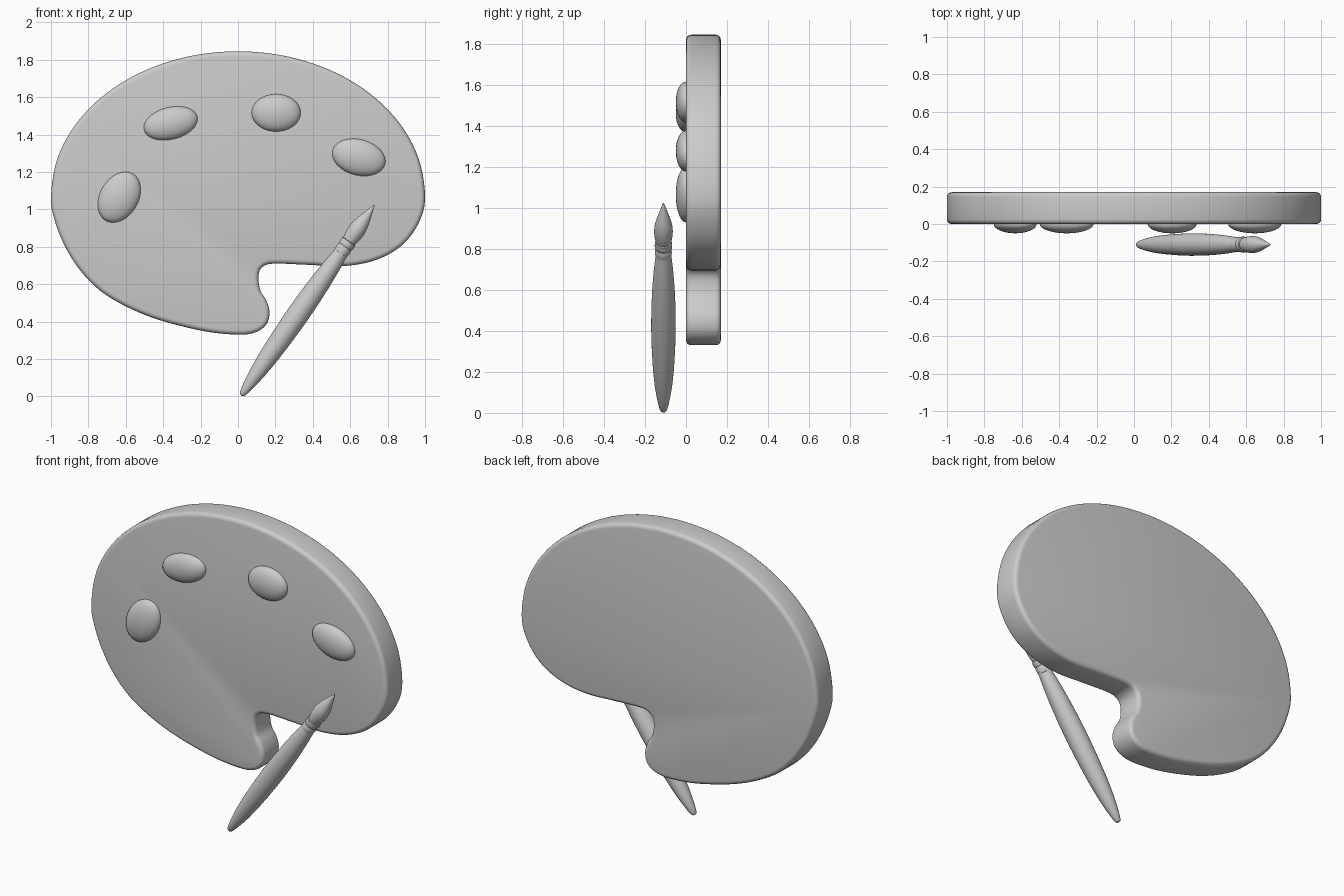
import bpy, bmesh, math
from mathutils import Vector, Matrix

if "Cube" in bpy.data.objects:
    bpy.data.objects.remove(bpy.data.objects["Cube"])


def finish(name, bm):
    bmesh.ops.recalc_face_normals(bm, faces=bm.faces[:])
    mesh = bpy.data.meshes.new(name)
    bm.to_mesh(mesh)
    bm.free()
    obj = bpy.data.objects.new(name, mesh)
    bpy.context.collection.objects.link(obj)
    bpy.ops.object.select_all(action='DESELECT')
    obj.select_set(True)
    bpy.context.view_layer.objects.active = obj
    bpy.ops.object.shade_smooth_by_angle(angle=math.radians(35))
    return obj


def smooth_loop(pts, steps):
    """Closed Catmull-Rom curve through the points."""
    n, out = len(pts), []
    for i in range(n):
        a, b, c, d = (Vector(pts[(i + k) % n]) for k in (-1, 0, 1, 2))
        for s in range(steps):
            t = s / steps
            out.append(0.5 * (2 * b + (c - a) * t + (2 * a - 5 * b + 4 * c - d) * t * t
                              + (3 * b - a - 3 * c + d) * t ** 3))
    return out


def lathe(name, profile, matrix, segments=32):
    """Spin (radius, height) points about local z, then place with matrix."""
    bm = bmesh.new()
    rings = []
    for r, h in profile:
        rings.append([bm.verts.new((r * math.cos(2 * math.pi * k / segments),
                                    r * math.sin(2 * math.pi * k / segments), h))
                      for k in range(segments)])
    for lo, hi in zip(rings, rings[1:]):
        for k in range(segments):
            j = (k + 1) % segments
            bm.faces.new((lo[k], lo[j], hi[j], hi[k]))
    bm.faces.new(rings[0])
    bm.faces.new(rings[-1])
    bm.transform(matrix)
    return finish(name, bm)


# Palette board: elliptical top, hand-drawn lower edge with the thumb notch
outline = [(math.cos(math.radians(a)), 1.07 + 0.775 * math.sin(math.radians(a)))
           for a in range(180, -1, -15)]
outline += [(0.97, 0.935), (0.88, 0.81), (0.74, 0.73), (0.57, 0.697), (0.38, 0.703),
            (0.20, 0.71), (0.135, 0.695), (0.11, 0.65), (0.118, 0.57), (0.15, 0.515),
            (0.168, 0.455), (0.155, 0.39), (0.10, 0.345), (0.0, 0.33), (-0.20, 0.352),
            (-0.47, 0.425), (-0.687, 0.53), (-0.82, 0.645), (-0.917, 0.786), (-0.98, 0.94)]
bm = bmesh.new()
face = bm.faces.new([bm.verts.new((p.x, 0, p.y)) for p in smooth_loop(outline, 5)])
ext = bmesh.ops.extrude_face_region(bm, geom=[face])
bmesh.ops.translate(bm, vec=(0, 0.17, 0),
                    verts=[v for v in ext['geom'] if isinstance(v, bmesh.types.BMVert)])
bmesh.ops.recalc_face_normals(bm, faces=bm.faces[:])
rim = [e for e in bm.edges if abs(e.verts[0].co.y - e.verts[1].co.y) < 1e-5]
bmesh.ops.bevel(bm, geom=rim, offset=0.025, segments=4, profile=0.5,
                affect='EDGES', clamp_overlap=False)
finish("palette_board", bm)

# Paint dabs: x, z, half length, half width, tilt in degrees
dabs = [(-0.635, 1.065, 0.145, 0.103, 60), (-0.36, 1.46, 0.147, 0.086, 14),
        (0.204, 1.516, 0.131, 0.10, 0), (0.646, 1.278, 0.145, 0.096, -15)]
for i, (x, z, a, b, tilt) in enumerate(dabs):
    bm = bmesh.new()
    bmesh.ops.create_uvsphere(bm, u_segments=32, v_segments=16, radius=1)
    bm.transform(Matrix.Translation((x, 0, z))
                 @ Matrix.Rotation(-math.radians(tilt), 4, 'Y')
                 @ Matrix.Diagonal((a, 0.05, b, 1)))
    finish(f"paint_dab_{i + 1}", bm)

# Brush: handle, ferrule and bristles on one slanted axis
start, tip = Vector((0.018, -0.11, 0.005)), Vector((0.73, -0.11, 1.025))
axis = tip - start
L = axis.length
place = Matrix.Translation(start) @ axis.to_track_quat('Z', 'Y').to_matrix().to_4x4()


def along(points):
    return [(r, s * L) for r, s in points]


lathe("brush_handle", along([
    (0.004, 0), (0.012, 0.003), (0.018, 0.012), (0.025, 0.035), (0.033, 0.07),
    (0.042, 0.12), (0.051, 0.2), (0.057, 0.3), (0.06, 0.4), (0.059, 0.5),
    (0.054, 0.6), (0.047, 0.68), (0.038, 0.75)]), place)
lathe("brush_ferrule", along([
    (0.034, 0.743), (0.039, 0.746), (0.041, 0.76), (0.040, 0.775), (0.038, 0.779),
    (0.041, 0.783), (0.043, 0.795), (0.042, 0.806), (0.036, 0.809)]), place)
lathe("brush_bristles", along([
    (0.034, 0.80), (0.039, 0.815), (0.044, 0.84), (0.046, 0.865), (0.043, 0.89),
    (0.036, 0.915), (0.026, 0.94), (0.015, 0.968), (0.006, 0.99), (0.001, 1.0)]), place)
